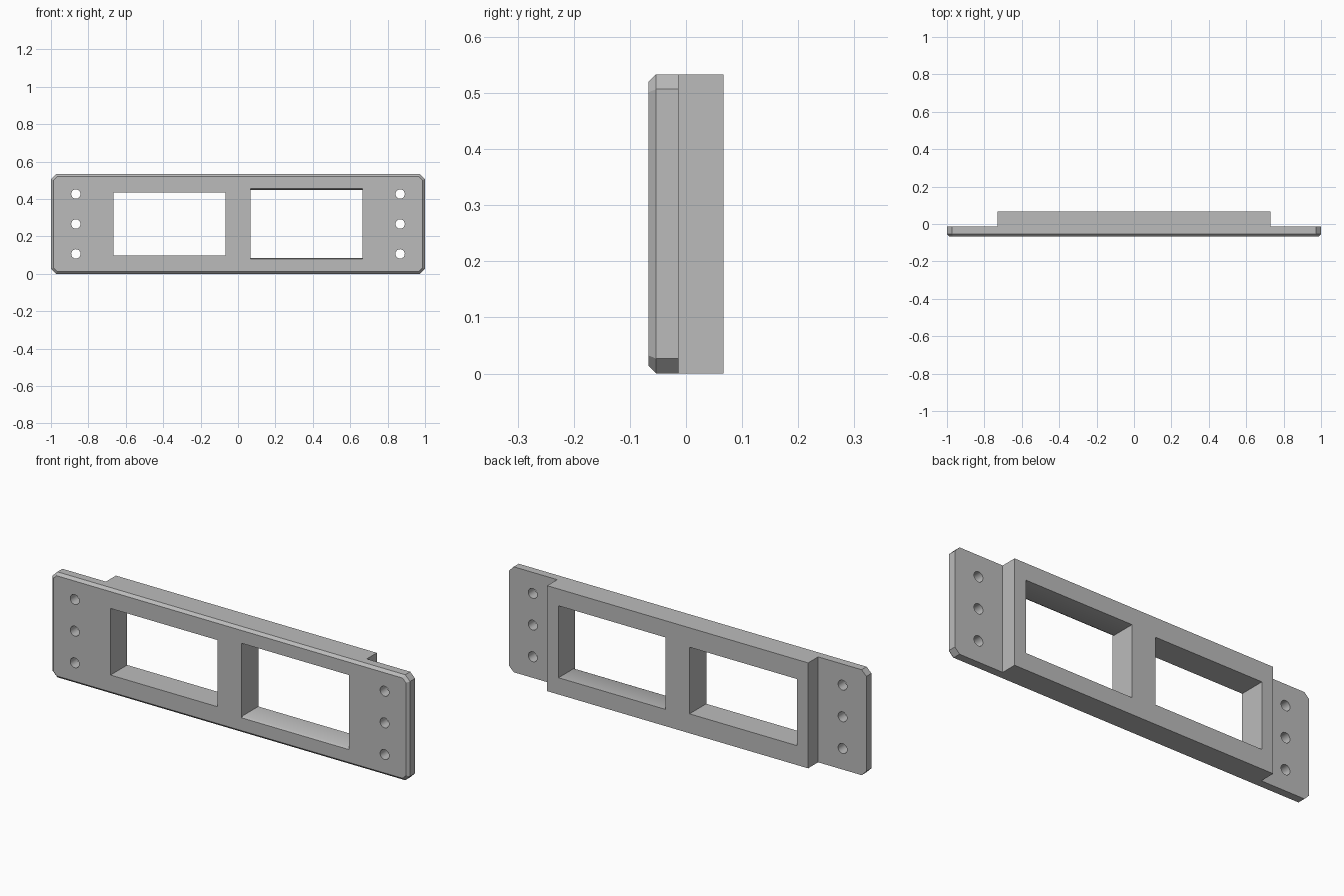
import bpy
import bmesh
import math

if "Cube" in bpy.data.objects:
    bpy.data.objects.remove(bpy.data.objects["Cube"], do_unlink=True)

HEIGHT = 0.5333
MID = HEIGHT / 2
FRONT, STEP, BACK = -0.0667, -0.0133, 0.0667
CHAMFER = 0.0133

grey = bpy.data.materials.new("plain grey")
grey.use_nodes = True
colour = (0.5, 0.5, 0.5, 1)
grey.diffuse_color = colour
grey.node_tree.nodes["Principled BSDF"].inputs["Base Color"].default_value = colour


def outline(half_x, half_z, corner=0.0, cx=0.0):
    """Rectangle in x and z, with optional cut corners."""
    points = []
    for sx, sz in ((1, 1), (-1, 1), (-1, -1), (1, -1)):
        pair = [(cx + sx * half_x, MID + sz * (half_z - corner)),
                (cx + sx * (half_x - corner), MID + sz * half_z)]
        if sx * sz < 0:
            pair.reverse()
        points += pair if corner else pair[:1]
    return points


def circle(cx, cz, radius, sides=32):
    turn = math.tau / sides
    return [(cx + radius * math.cos(i * turn), cz + radius * math.sin(i * turn))
            for i in range(sides)]


def loft(name, sections):
    """Closed solid through outlines placed at increasing y."""
    bm = bmesh.new()
    rings = [[bm.verts.new((x, y, z)) for x, z in pts] for y, pts in sections]
    for a, b in zip(rings, rings[1:]):
        for i in range(len(a)):
            j = (i + 1) % len(a)
            bm.faces.new((a[i], a[j], b[j], b[i]))
    bm.faces.new(rings[0])
    bm.faces.new(rings[-1])
    bmesh.ops.recalc_face_normals(bm, faces=bm.faces)
    mesh = bpy.data.meshes.new(name)
    bm.to_mesh(mesh)
    bm.free()
    mesh.materials.append(grey)
    obj = bpy.data.objects.new(name, mesh)
    bpy.context.collection.objects.link(obj)
    return obj


def combine(body, tool, operation):
    mod = body.modifiers.new(operation.title(), 'BOOLEAN')
    mod.operation, mod.object, mod.solver = operation, tool, 'EXACT'
    bpy.context.view_layer.objects.active = body
    bpy.ops.object.modifier_apply(modifier=mod.name)
    bpy.data.objects.remove(tool, do_unlink=True)


# Face plate with cut corners and a bevelled front rim
corner = 2 * CHAMFER
panel = loft("mounting_panel", [
    (FRONT, outline(1 - CHAMFER, MID - CHAMFER, corner - CHAMFER * (2 - math.sqrt(2)))),
    (FRONT + CHAMFER, outline(1, MID, corner)),
    (STEP, outline(1, MID, corner)),
])

# Thick block behind the plate
block = loft("rear_block", [(y, outline(0.73, MID)) for y in (-0.03, BACK)])
combine(panel, block, 'UNION')

# Plain window, and a taller one with a small lip above and below
plain = outline(0.3, 0.1685, cx=-0.3667)
combine(panel, loft("plain_window", [(-0.2, plain), (0.2, plain)]), 'DIFFERENCE')
tall = outline(0.3, 0.182, cx=0.3667)
lip = outline(0.3, 0.1885, cx=0.3667)
combine(panel, loft("tall_window", [(-0.2, lip), (FRONT, lip),
                                    (FRONT + 0.012, tall), (0.2, tall)]), 'DIFFERENCE')

# Three screw holes at each end
for side in (-1, 1):
    for row in (-1, 0, 1):
        ring = circle(side * 0.8667, MID + row * 0.16, 0.025)
        combine(panel, loft("screw_hole", [(-0.2, ring), (0.2, ring)]), 'DIFFERENCE')

bpy.ops.object.select_all(action='DESELECT')
panel.select_set(True)
bpy.context.view_layer.objects.active = panel
bpy.ops.object.shade_smooth_by_angle(angle=math.radians(30))
